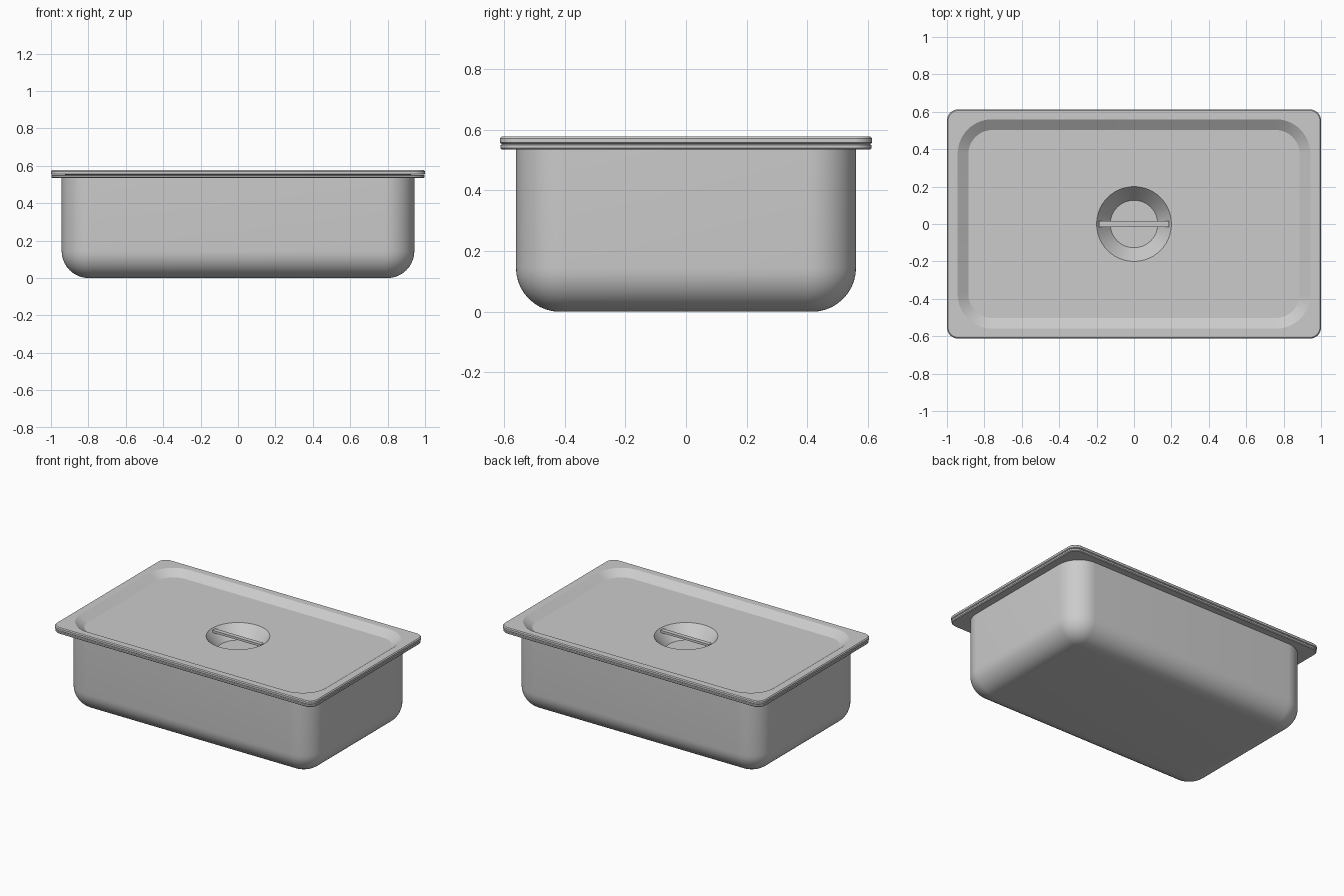
import bpy, bmesh, math

if "Cube" in bpy.data.objects:
    bpy.data.objects.remove(bpy.data.objects["Cube"])

steel = bpy.data.materials.new("brushed_steel")
steel.diffuse_color = (0.6, 0.6, 0.6, 1)
steel.use_nodes = True
steel.node_tree.nodes["Principled BSDF"].inputs["Base Color"].default_value = steel.diffuse_color

SEG = 14  # segments in each rounded corner


def ring(hx, hy, r, z):
    """Rounded rectangle loop; a circle when hx == hy == r."""
    pts = []
    for i, (sx, sy) in enumerate([(1, 1), (-1, 1), (-1, -1), (1, -1)]):
        for k in range(SEG + 1):
            a = math.pi / 2 * (i + k / SEG)
            pts.append((sx * (hx - r) + r * math.cos(a),
                        sy * (hy - r) + r * math.sin(a), z))
    return pts


def finish(name, bm, angle=30):
    bmesh.ops.remove_doubles(bm, verts=bm.verts, dist=0.0001)
    bmesh.ops.recalc_face_normals(bm, faces=bm.faces)
    mesh = bpy.data.meshes.new(name)
    bm.to_mesh(mesh)
    bm.free()
    mesh.materials.append(steel)
    ob = bpy.data.objects.new(name, mesh)
    bpy.context.collection.objects.link(ob)
    bpy.ops.object.select_all(action='DESELECT')
    ob.select_set(True)
    bpy.context.view_layer.objects.active = ob
    bpy.ops.object.shade_smooth_by_angle(angle=math.radians(angle))
    return ob


def loft(name, sections):
    """Skin a list of (hx, hy, r, z) sections and cap both ends."""
    bm = bmesh.new()
    loops = [[bm.verts.new(p) for p in ring(*s)] for s in sections]
    n = len(loops[0])
    for a, b in zip(loops, loops[1:]):
        for i in range(n):
            j = (i + 1) % n
            bm.faces.new((a[i], a[j], b[j], b[i]))
    bm.faces.new(loops[0])
    bm.faces.new(loops[-1])
    return finish(name, bm)


def fillet(hx, hy, corner, radius, floor, steps=10):
    """Sections of a rounded base, from the floor up to the wall."""
    out = []
    for k in range(steps + 1):
        a = math.pi / 2 * k / steps
        t = radius * (1 - math.sin(a))
        out.append((hx - t, hy - t, corner - t, floor + radius * (1 - math.cos(a))))
    return out


# Pan: outer shell, flange with softened edge, inner shell
outer = fillet(0.943, 0.56, 0.16, 0.145, 0.0)
inner = fillet(0.93, 0.547, 0.147, 0.132, 0.013)
flange = [
    (0.943, 0.56, 0.16, 0.534),
    (0.993, 0.606, 0.055, 0.534),
    (0.998, 0.611, 0.06, 0.539),
    (0.998, 0.611, 0.06, 0.549),
    (0.993, 0.606, 0.055, 0.552),
    (0.93, 0.547, 0.147, 0.552),
]
loft("pan", outer + flange + inner[::-1])

# Lid: underside, edge, sloped recess and round finger well
loft("lid", [
    (0.135, 0.135, 0.135, 0.438),
    (0.21, 0.21, 0.21, 0.524),
    (0.875, 0.49, 0.125, 0.524),
    (0.925, 0.542, 0.17, 0.553),
    (0.995, 0.608, 0.055, 0.553),
    (1.0, 0.613, 0.06, 0.557),
    (1.0, 0.613, 0.06, 0.571),
    (0.994, 0.607, 0.054, 0.577),
    (0.943, 0.56, 0.185, 0.577),
    (0.886, 0.503, 0.13, 0.538),
    (0.2, 0.2, 0.2, 0.538),
    (0.127, 0.127, 0.127, 0.45),
])

# Handle bar spanning the finger well
bm = bmesh.new()
bmesh.ops.create_cube(bm, size=1)
for v in bm.verts:
    v.co.x *= 0.372
    v.co.y *= 0.03
    v.co.z = 0.526 + v.co.z * 0.016
finish("handle_bar", bm)
